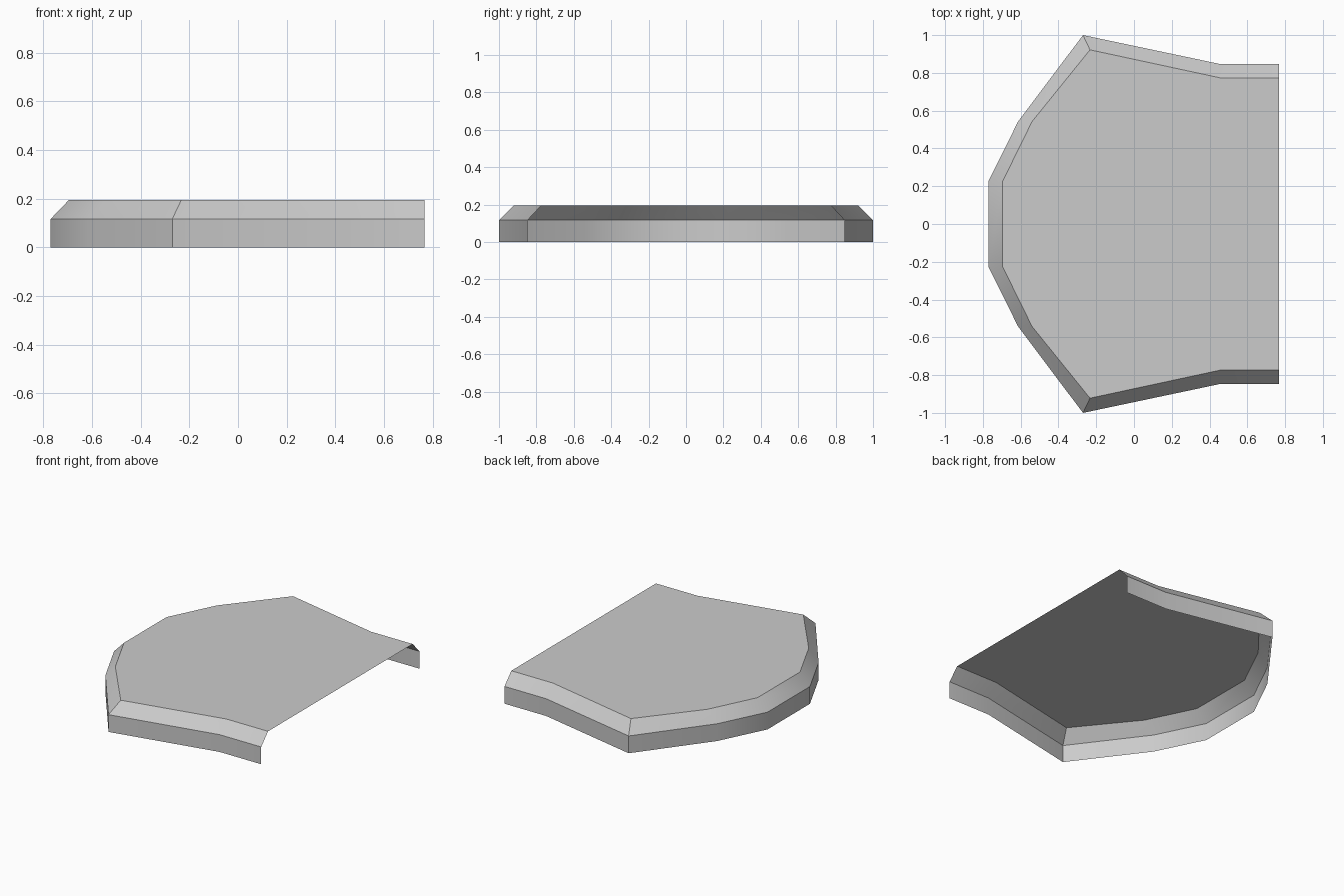
import bpy
import bmesh
import math

# Remove the default cube only
cube = bpy.data.objects.get("Cube")
if cube:
    bpy.data.objects.remove(cube, do_unlink=True)

# One flat colour
grey = bpy.data.materials.new("plain_grey")
grey.use_nodes = True
grey.diffuse_color = (0.6, 0.6, 0.6, 1)
grey.node_tree.nodes["Principled BSDF"].inputs["Base Color"].default_value = grey.diffuse_color

# Half outlines on the +y side, from the open end round to the nose
RIM = [(0.767, 0.847), (0.455, 0.847), (-0.27, 1.0), (-0.614, 0.542), (-0.77, 0.227)]
DECK = [(0.767, 0.774), (0.455, 0.774), (-0.233, 0.922), (-0.54, 0.542), (-0.695, 0.227)]


def mirrored(half):
    """Complete an outline by mirroring it across y = 0."""
    return half + [(x, -y) for x, y in reversed(half)]


def ring(bm, half, z):
    return [bm.verts.new((x, y, z)) for x, y in mirrored(half)]


# Open shell: upright wall, sloped edge and flat deck
bm = bmesh.new()
rings = [ring(bm, RIM, 0), ring(bm, RIM, 0.117), ring(bm, DECK, 0.195)]
for low, high in zip(rings, rings[1:]):
    for i in range(len(low) - 1):
        bm.faces.new((low[i + 1], low[i], high[i], high[i + 1]))
bm.faces.new(rings[-1])
bm.normal_update()
if bm.faces[:][-1].normal.z < 0:
    bmesh.ops.reverse_faces(bm, faces=bm.faces[:])

mesh = bpy.data.meshes.new("curved_panel")
bm.to_mesh(mesh)
bm.free()
mesh.materials.append(grey)
panel = bpy.data.objects.new("curved_panel", mesh)
bpy.context.collection.objects.link(panel)

# Smooth the gentle bends, keep the ridges sharp
bpy.ops.object.select_all(action='DESELECT')
panel.select_set(True)
bpy.context.view_layer.objects.active = panel
bpy.ops.object.shade_smooth_by_angle(angle=math.radians(30))
